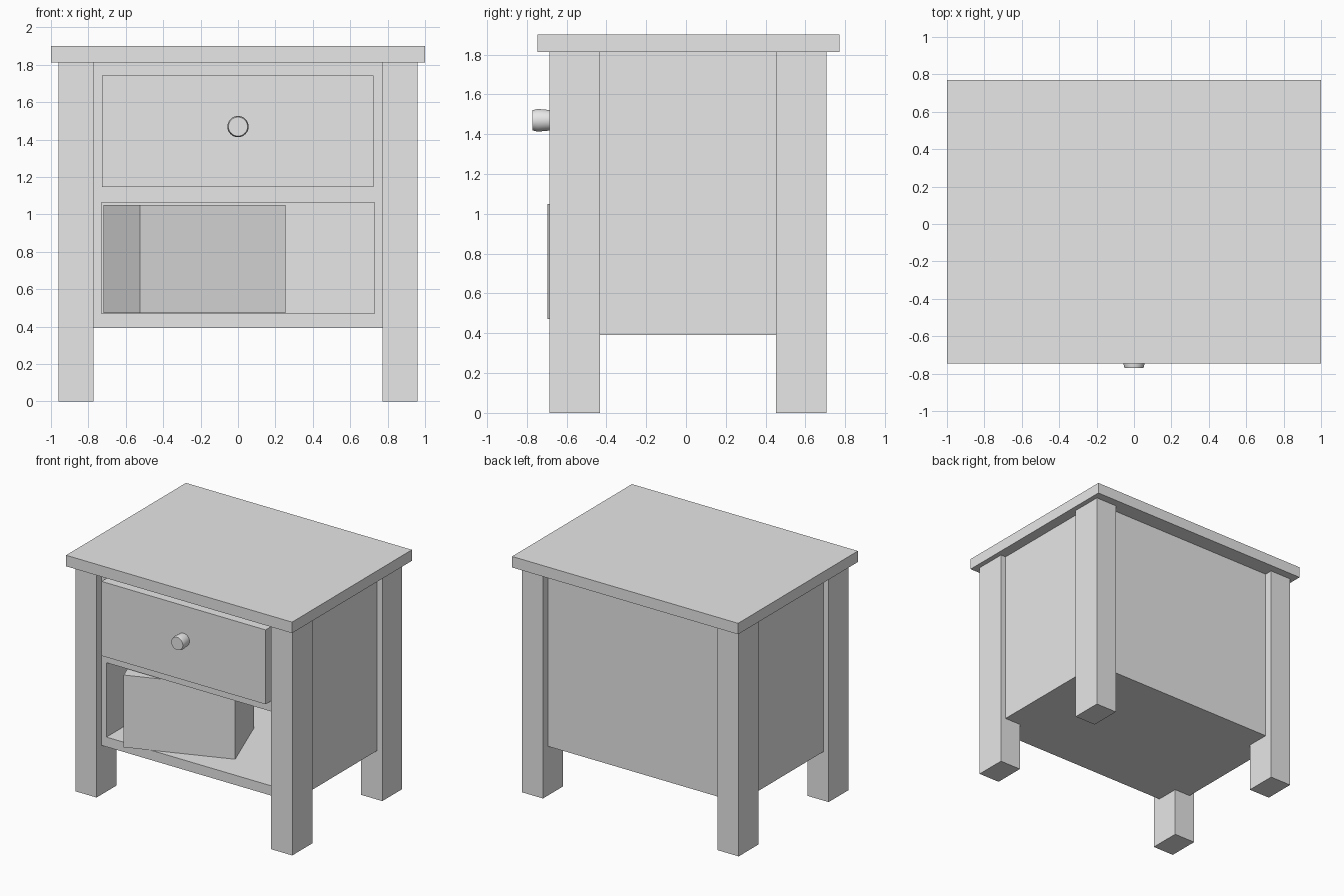
import bpy
import bmesh
from math import atan2, pi
from mathutils import Matrix, Vector

cube = bpy.data.objects.get("Cube")
if cube:
    bpy.data.objects.remove(cube, do_unlink=True)

# One plain grey for everything
grey = bpy.data.materials.new("plain grey")
grey.use_nodes = True
colour = (0.8, 0.8, 0.8, 1)
grey.diffuse_color = colour
grey.node_tree.nodes["Principled BSDF"].inputs["Base Color"].default_value = colour


def add_object(name, bm):
    mesh = bpy.data.meshes.new(name)
    bm.to_mesh(mesh)
    bm.free()
    mesh.materials.append(grey)
    obj = bpy.data.objects.new(name, mesh)
    bpy.context.collection.objects.link(obj)
    return obj


def box(name, x, y, z):
    """Box spanning the given (low, high) pairs."""
    bm = bmesh.new()
    bmesh.ops.create_cube(bm, size=1)
    size = Vector([b - a for a, b in (x, y, z)])
    centre = Vector([(a + b) / 2 for a, b in (x, y, z)])
    bmesh.ops.transform(bm, verts=bm.verts,
                        matrix=Matrix.Translation(centre) @ Matrix.Diagonal(size).to_4x4())
    return add_object(name, bm)


# Table top
box("table_top", (-1, 1), (-0.745, 0.77), (1.812, 1.9))

# Four square legs
for side, sx in (("left", 1), ("right", -1)):
    x = sorted((sx * 0.772, sx * 0.96))
    box(f"front_{side}_leg", x, (-0.685, -0.432), (0, 1.813))
    box(f"back_{side}_leg", x, (0.453, 0.705), (0, 1.813))

# Cabinet body with an open shelf cut into the front
body = box("cabinet_body", (-0.915, 0.915), (-0.62, 0.64), (0.392, 1.813))
cutter = box("shelf_cutter", (-0.73, 0.73), (-0.8, 0.59), (0.47, 1.065))
cut = body.modifiers.new("open shelf", "BOOLEAN")
cut.operation = "DIFFERENCE"
cut.solver = "EXACT"
cut.object = cutter
bpy.context.view_layer.objects.active = body
bpy.ops.object.modifier_apply(modifier=cut.name)
bpy.data.objects.remove(cutter, do_unlink=True)

# Drawer front
box("drawer_front", (-0.727, 0.725), (-0.687, -0.6), (1.147, 1.742))

# Storage box standing at an angle on the shelf
storage = box("storage_box", (0, 0.834), (0, 0.55), (0.472, 1.05))
storage.location = (-0.525, -0.695, 0)
storage.rotation_euler.z = atan2(0.295, 0.78)

# Round drawer knob, spun from a short profile of (radius, y)
bm = bmesh.new()
profile = [(0, -0.77), (0.051, -0.77), (0.057, -0.745), (0.051, -0.68), (0, -0.68)]
verts = [bm.verts.new((r, y, 0)) for r, y in profile]
edges = [bm.edges.new(pair) for pair in zip(verts, verts[1:])]
bmesh.ops.spin(bm, geom=verts + edges, cent=(0, 0, 0), axis=(0, 1, 0),
               angle=2 * pi, steps=32)
bmesh.ops.remove_doubles(bm, verts=bm.verts, dist=0.0001)
bmesh.ops.recalc_face_normals(bm, faces=bm.faces)
knob = add_object("drawer_knob", bm)
knob.location.z = 1.47
bpy.ops.object.select_all(action="DESELECT")
knob.select_set(True)
bpy.context.view_layer.objects.active = knob
bpy.ops.object.shade_smooth_by_angle()
